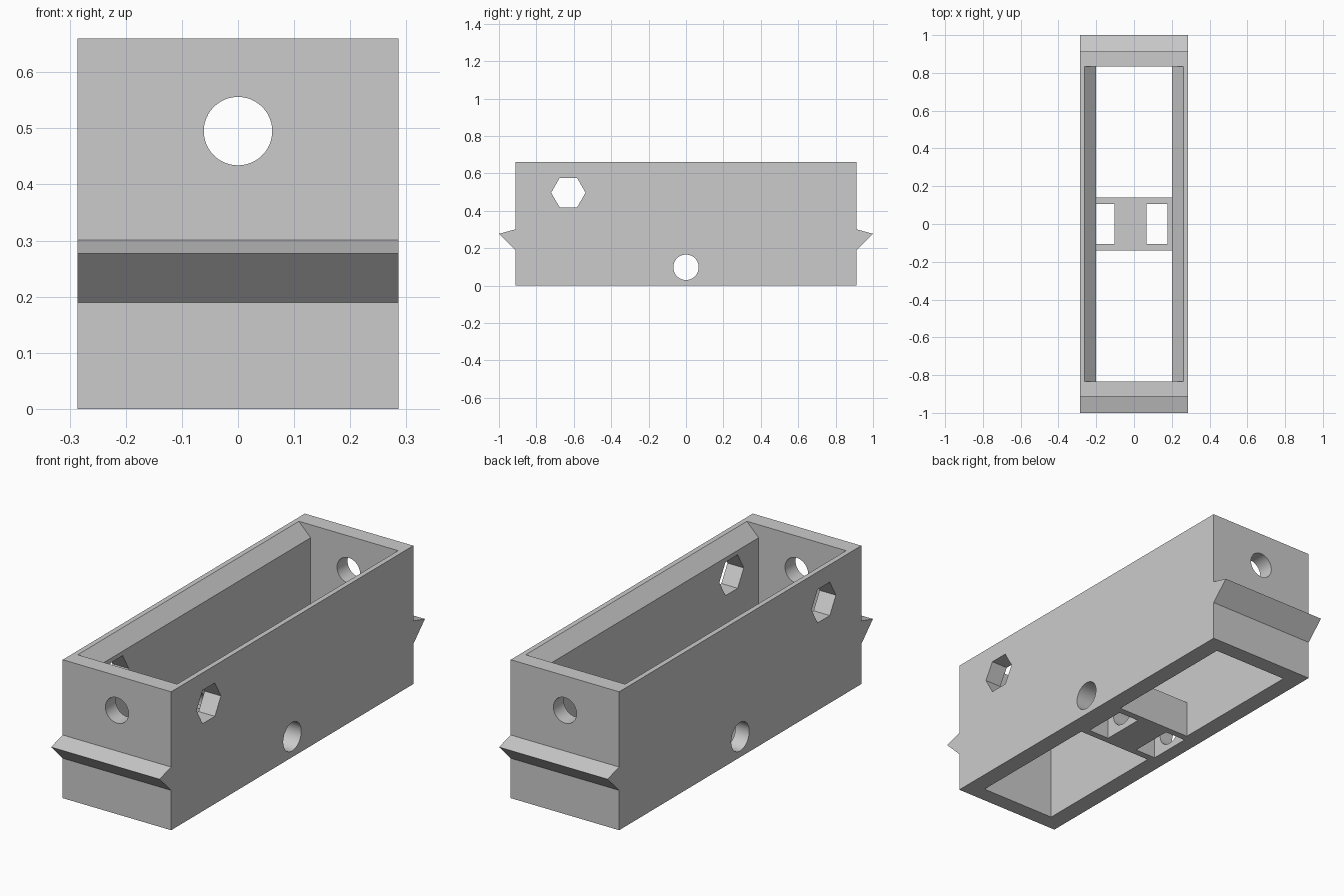
import bpy, bmesh, math
from mathutils import Vector

if "Cube" in bpy.data.objects:
    bpy.data.objects.remove(bpy.data.objects["Cube"], do_unlink=True)

W, L, H = 0.286, 0.912, 0.66        # half width, half length, height of the box
IN_W, IN_L = 0.2, 0.833             # inner half width and half length

grey = bpy.data.materials.new("plain grey")
grey.use_nodes = True
grey.diffuse_color = (0.6, 0.6, 0.6, 1)
grey.node_tree.nodes["Principled BSDF"].inputs["Base Color"].default_value = (0.6, 0.6, 0.6, 1)


def prism(name, profile, start, sweep):
    """Closed solid made by sweeping a flat outline; start maps outline to 3D."""
    bm = bmesh.new()
    face = bm.faces.new([bm.verts.new(start(a, b)) for a, b in profile])
    moved = bmesh.ops.extrude_face_region(bm, geom=[face])["geom"]
    bmesh.ops.translate(bm, vec=Vector(sweep),
                        verts=[v for v in moved if isinstance(v, bmesh.types.BMVert)])
    bmesh.ops.recalc_face_normals(bm, faces=bm.faces)
    mesh = bpy.data.meshes.new(name)
    bm.to_mesh(mesh)
    bm.free()
    mesh.materials.append(grey)
    obj = bpy.data.objects.new(name, mesh)
    bpy.context.collection.objects.link(obj)
    return obj


def block(name, x0, x1, y0, y1, z0, z1):
    return prism(name, [(x0, y0), (x1, y0), (x1, y1), (x0, y1)],
                 lambda a, b: (a, b, z0), (0, 0, z1 - z0))


def ring(r, sides, a=0, b=0):
    return [(a + r * math.cos(i * math.tau / sides), b + r * math.sin(i * math.tau / sides))
            for i in range(sides)]


def along_x(name, outline, half):
    return prism(name, outline, lambda y, z: (-half, y, z), (2 * half, 0, 0))


def along_y(name, outline, half):
    return prism(name, outline, lambda x, z: (x, -half, z), (0, 2 * half, 0))


def combine(target, other, operation):
    other.hide_render = True
    mod = target.modifiers.new(other.name, 'BOOLEAN')
    mod.operation, mod.solver, mod.object = operation, 'EXACT', other
    bpy.context.view_layer.objects.active = target
    bpy.ops.object.modifier_apply(modifier=mod.name)
    bpy.data.objects.remove(other, do_unlink=True)


# Outer box with a through cavity, chamfered along the long upper edges
box = block("box_body", -W, W, -L, L, 0, H)
half = [(IN_W, -0.1), (IN_W, H - 0.062), (IN_W + 0.112, H + 0.05)]
cavity = half + [(-x, z) for x, z in reversed(half)]
combine(box, along_y("cavity_cutter", cavity, IN_L), 'DIFFERENCE')

# Low bridge across the middle, with two upright slots
combine(box, block("bridge", -0.24, 0.24, -0.14, 0.14, 0, 0.18), 'UNION')
for x in (-0.214, 0.066):
    combine(box, block("slot_cutter", x, x + 0.111, -0.107, 0.107, -0.1, 0.181), 'DIFFERENCE')

# Crosswise axle hole and hexagonal hole, lengthwise round hole
combine(box, along_x("axle_cutter", ring(0.068, 48, 0, 0.098), 0.5), 'DIFFERENCE')
combine(box, along_x("hex_cutter", ring(0.092, 6, -0.629, 0.497), 0.5), 'DIFFERENCE')
combine(box, along_y("end_hole_cutter", ring(0.061, 48, 0, 0.495), 1.2), 'DIFFERENCE')

# Pointed ridge on each end wall
for name, s in (("front_ridge", -1), ("back_ridge", 1)):
    along_x(name, [(s * L, 0.19), (s, 0.277), (s * L, 0.301)], W)

# Smooth round holes, crisp edges elsewhere
bpy.ops.object.select_all(action='DESELECT')
box.select_set(True)
bpy.context.view_layer.objects.active = box
bpy.ops.object.shade_smooth_by_angle(angle=math.radians(30))
